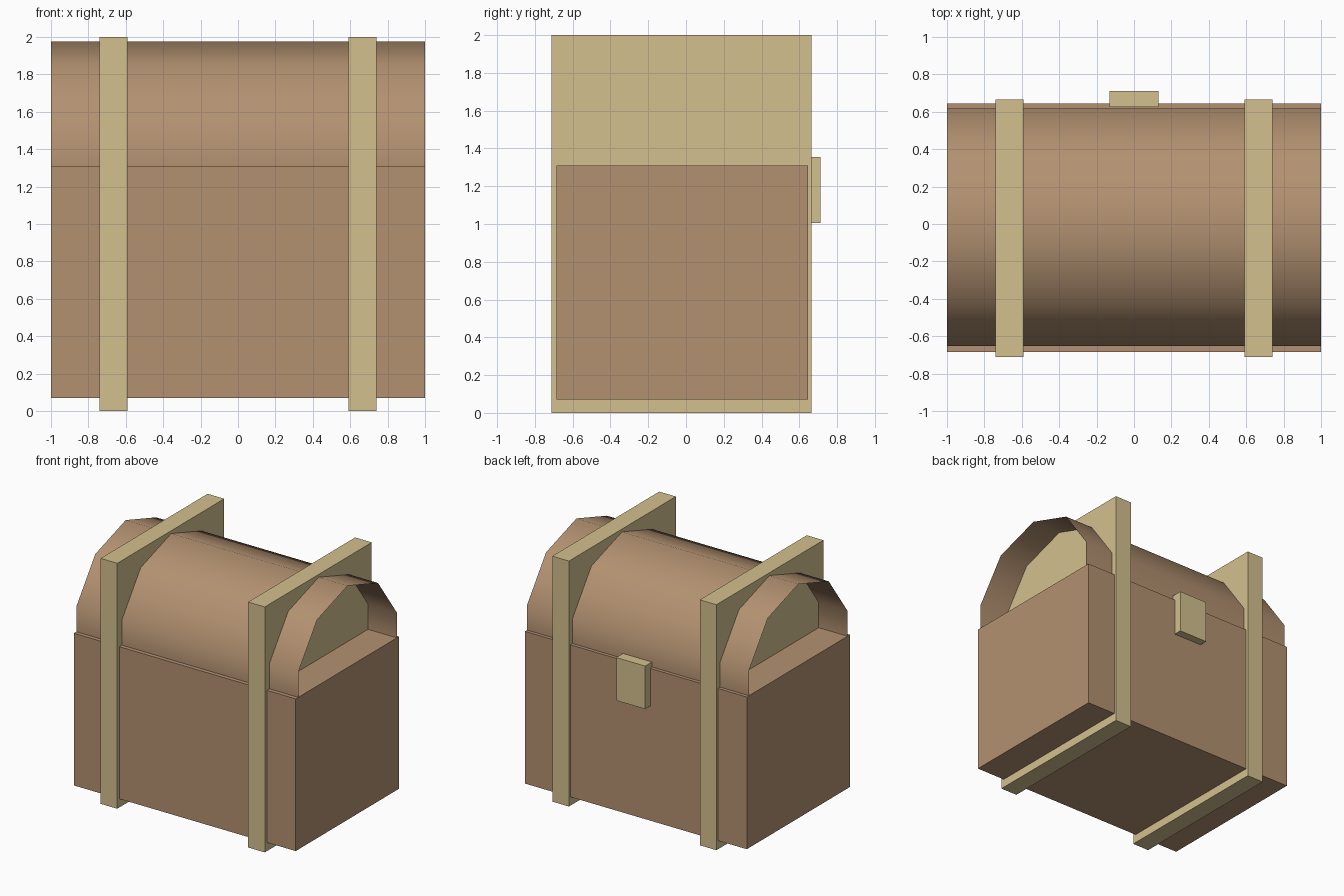
import bpy, bmesh, math
from mathutils import Matrix

cube = bpy.data.objects.get("Cube")
if cube:
    bpy.data.objects.remove(cube, do_unlink=True)


def material(name, rgb):
    mat = bpy.data.materials.new(name)
    mat.use_nodes = True
    mat.diffuse_color = (*rgb, 1)
    mat.node_tree.nodes["Principled BSDF"].inputs["Base Color"].default_value = (*rgb, 1)
    return mat


wood = material("brown wood", (0.45, 0.285, 0.165))
brass = material("pale brass", (0.65, 0.53, 0.275))


def add_object(name, bm, mat):
    mesh = bpy.data.meshes.new(name)
    bm.to_mesh(mesh)
    bm.free()
    mesh.materials.append(mat)
    obj = bpy.data.objects.new(name, mesh)
    bpy.context.collection.objects.link(obj)
    return obj


def add_box(name, xs, ys, zs, mat):
    bm = bmesh.new()
    bmesh.ops.create_cube(bm, size=1)
    spans = (xs, ys, zs)
    for v in bm.verts:
        v.co = [(a + b) / 2 + c * (b - a) for (a, b), c in zip(spans, v.co)]
    return add_object(name, bm, mat)


# Chest body
add_box("chest_body", (-1, 1), (-0.685, 0.645), (0.07, 1.31), wood)

# Rounded lid: an open ten-sided tube along x, its lower half inside the body
bm = bmesh.new()
bmesh.ops.create_cone(bm, cap_ends=False, segments=10, radius1=0.667, radius2=0.667, depth=2)
bmesh.ops.rotate(bm, verts=bm.verts, matrix=Matrix.Rotation(math.pi / 2, 3, "Y"))
# Turn the tube so that one corner is exactly at the top
top = max(bm.verts, key=lambda v: v.co.z).co
bmesh.ops.rotate(bm, verts=bm.verts, matrix=Matrix.Rotation(math.atan2(top.y, top.z), 3, "X"))
bmesh.ops.translate(bm, verts=bm.verts, vec=(0, -0.0175, 1.31))
lid = add_object("rounded_lid", bm, wood)
bpy.ops.object.select_all(action="DESELECT")
lid.select_set(True)
bpy.context.view_layer.objects.active = lid
bpy.ops.object.shade_smooth_by_angle(angle=math.radians(40))

# Straps on both sides
for side, sign in (("left", 1), ("right", -1)):
    xs = sorted((sign * 0.59, sign * 0.74))
    add_box(side + "_strap", xs, (-0.712, 0.665), (0, 2), brass)

# Latch on the back
add_box("latch", (-0.13, 0.13), (0.625, 0.712), (1.005, 1.355), brass)
